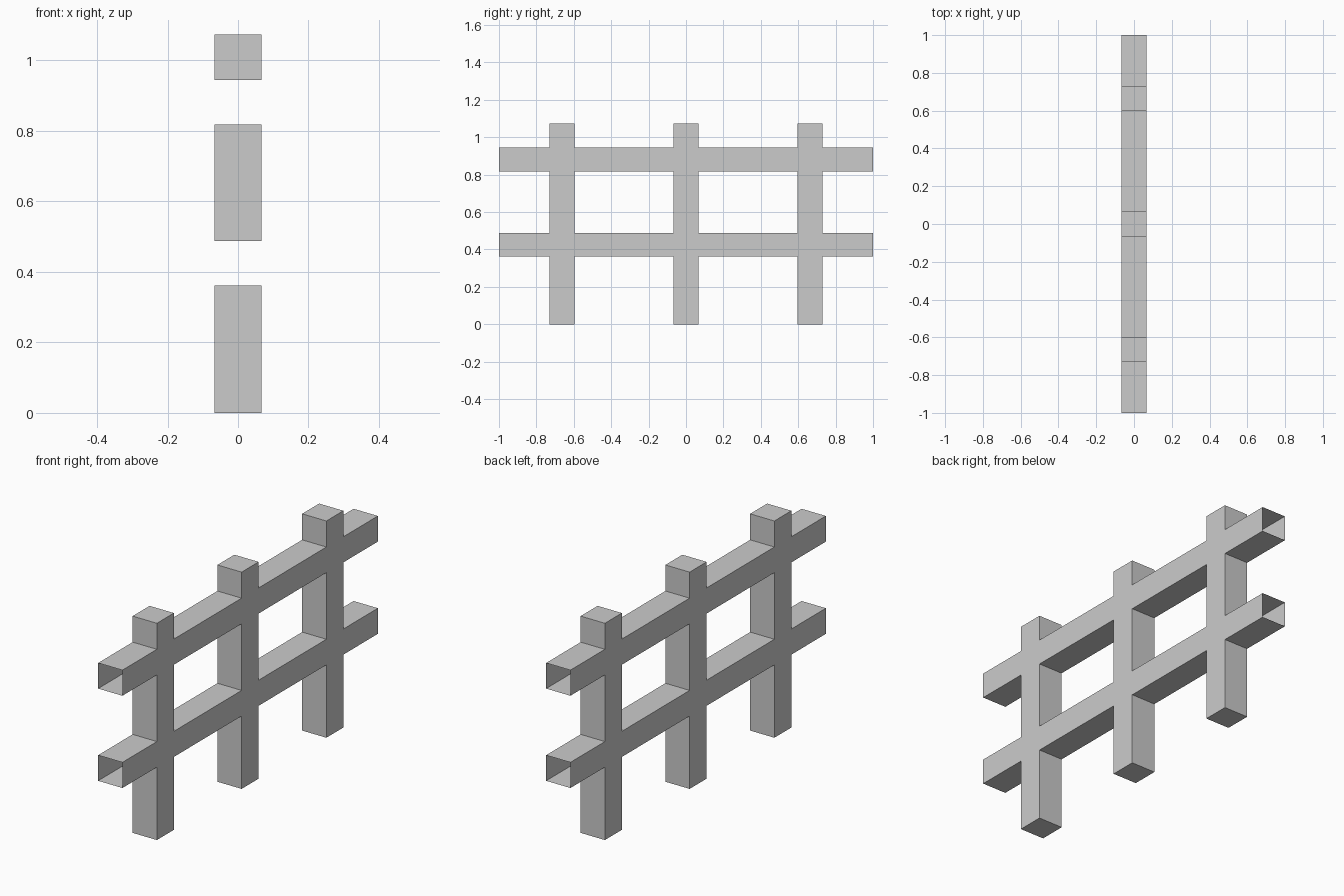
import bpy, bmesh

if "Cube" in bpy.data.objects:
    bpy.data.objects.remove(bpy.data.objects["Cube"])

HALF = 0.0665                                   # half thickness of posts and rails
POSTS = (-0.6635, 0.0, 0.6635)                  # post centres along y
RAILS = ((0.361, 0.488), (0.818, 0.945))        # rail heights (bottom, top)
TOP = 1.074

# Break lines of the lattice profile
ys = [-1.0] + [p + s for p in POSTS for s in (-HALF, HALF)] + [1.0]
zs = [0.0] + [z for rail in RAILS for z in rail] + [TOP]

bm = bmesh.new()
grid = [[bm.verts.new((-HALF, y, z)) for z in zs] for y in ys]

# Flat lattice: odd columns are posts, odd rows are rails
for i in range(len(ys) - 1):
    for j in range(len(zs) - 1):
        if i % 2 or j % 2:
            bm.faces.new((grid[i][j], grid[i][j + 1], grid[i + 1][j + 1], grid[i + 1][j]))
bmesh.ops.delete(bm, geom=[v for v in bm.verts if not v.link_faces], context='VERTS')

# Thicken into a hollow shell, keeping both broad sides
back = bm.faces[:]
ext = bmesh.ops.extrude_face_region(bm, geom=back, use_keep_orig=True)
bmesh.ops.translate(bm, vec=(2 * HALF, 0, 0),
                    verts=[g for g in ext["geom"] if isinstance(g, bmesh.types.BMVert)])
bmesh.ops.recalc_face_normals(bm, faces=bm.faces[:])

# Rail tubes are open at both ends
ends = [f for f in bm.faces if all(abs(abs(v.co.y) - 1.0) < 1e-4 for v in f.verts)]
bmesh.ops.delete(bm, geom=ends, context='FACES')

mesh = bpy.data.meshes.new("fence_lattice")
bm.to_mesh(mesh)
bm.free()
bpy.context.collection.objects.link(bpy.data.objects.new("fence_lattice", mesh))
